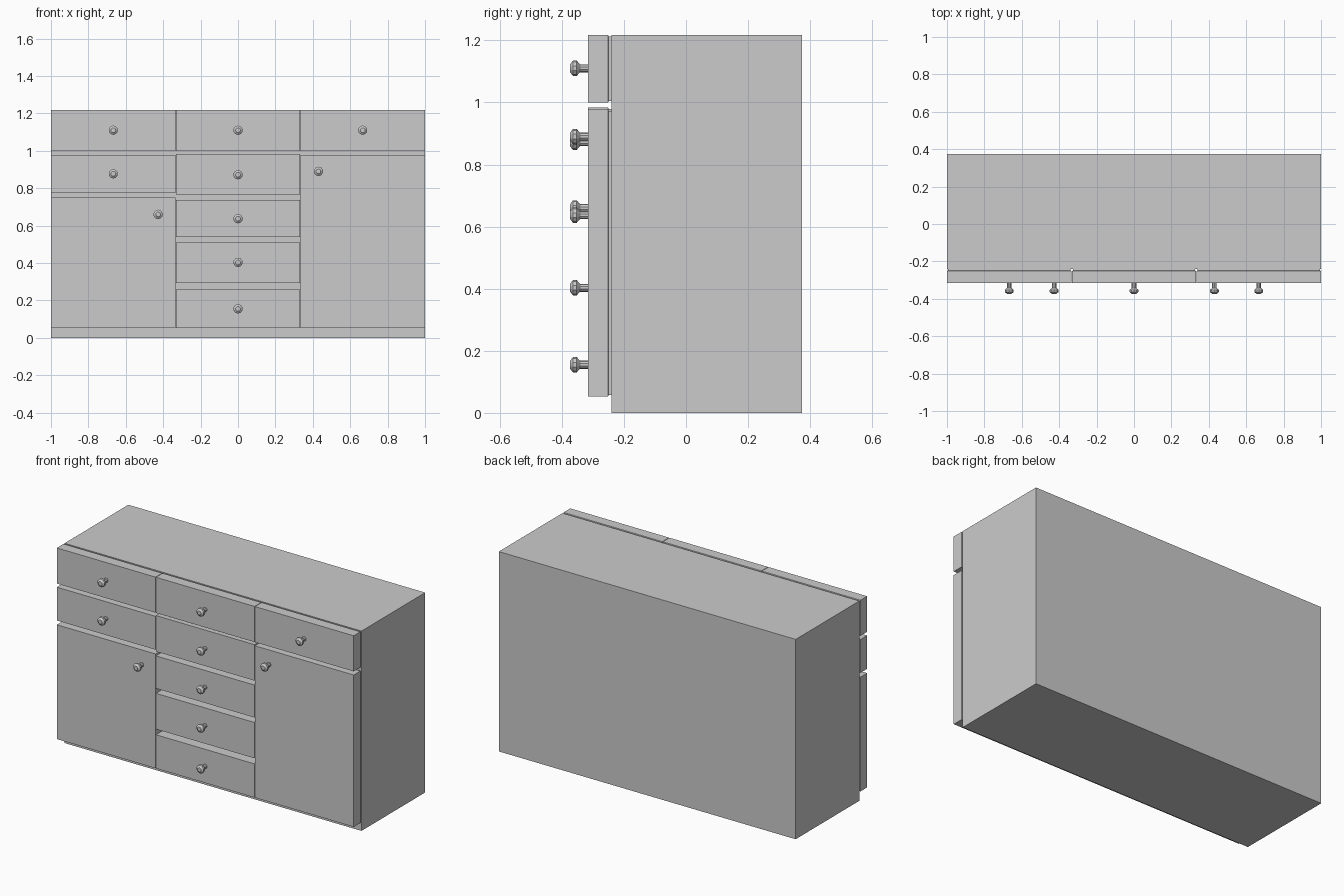
import bpy, bmesh, math

if "Cube" in bpy.data.objects:
    bpy.data.objects.remove(bpy.data.objects["Cube"])

BACK, CARCASS_FRONT, FACE = 0.373, -0.24, -0.315


def make_object(name, bm):
    bmesh.ops.recalc_face_normals(bm, faces=bm.faces)
    me = bpy.data.meshes.new(name)
    bm.to_mesh(me)
    bm.free()
    ob = bpy.data.objects.new(name, me)
    bpy.context.collection.objects.link(ob)
    return ob


def loft(name, sections):
    """Closed solid through rings of points."""
    bm = bmesh.new()
    rings = [[bm.verts.new(p) for p in s] for s in sections]
    n = len(rings[0])
    for a, b in zip(rings, rings[1:]):
        for i in range(n):
            j = (i + 1) % n
            bm.faces.new((a[i], a[j], b[j], b[i]))
    bm.faces.new(rings[0])
    bm.faces.new(rings[-1])
    return make_object(name, bm)


def rect(x0, x1, z0, z1, y, inset=0.0):
    x0, x1, z0, z1 = x0 + inset, x1 - inset, z0 + inset, z1 - inset
    return [(x0, y, z0), (x1, y, z0), (x1, y, z1), (x0, y, z1)]


def front_panel(name, x0, x1, z0, z1):
    # slab with a slightly narrower strip against the carcass
    loft(name, [rect(x0, x1, z0, z1, FACE),
                rect(x0, x1, z0, z1, -0.251),
                rect(x0, x1, z0, z1, -0.249, 0.005),
                rect(x0, x1, z0, z1, CARCASS_FRONT, 0.005)])


def knob(name, x, z, sides=10):
    # turned knob: stem, flare and chamfered head
    profile = [(0.013, -0.312), (0.013, -0.341), (0.016, -0.345),
               (0.025, -0.352), (0.025, -0.364), (0.013, -0.373)]
    angles = [2 * math.pi * (i + 0.5) / sides for i in range(sides)]
    loft(name, [[(x + r * math.cos(a), y, z + r * math.sin(a)) for a in angles]
                for r, y in profile])


# Carcass
loft("carcass", [rect(-1, 1, 0, 1.217, CARCASS_FRONT), rect(-1, 1, 0, 1.217, BACK)])

# Fronts: name, column, z range, knob position
columns = {"left": (-1, -0.335), "middle": (-0.332, 0.332), "right": (0.335, 1)}
fronts = [
    ("top_drawer", "left", 1.0, 1.217, -0.667, 1.11),
    ("top_drawer", "middle", 1.0, 1.217, 0, 1.11),
    ("top_drawer", "right", 1.0, 1.217, 0.667, 1.11),
    ("second_drawer", "left", 0.775, 0.978, -0.667, 0.877),
    ("door", "left", 0.053, 0.749, -0.427, 0.66),
    ("second_drawer", "middle", 0.765, 0.984, 0, 0.872),
    ("third_drawer", "middle", 0.54, 0.738, 0, 0.637),
    ("fourth_drawer", "middle", 0.292, 0.51, 0, 0.403),
    ("bottom_drawer", "middle", 0.053, 0.258, 0, 0.155),
    ("door", "right", 0.053, 0.978, 0.43, 0.89),
]
for kind, col, z0, z1, kx, kz in fronts:
    front_panel(f"{col}_{kind}", *columns[col], z0, z1)
    knob(f"{col}_{kind}_knob", kx, kz)
